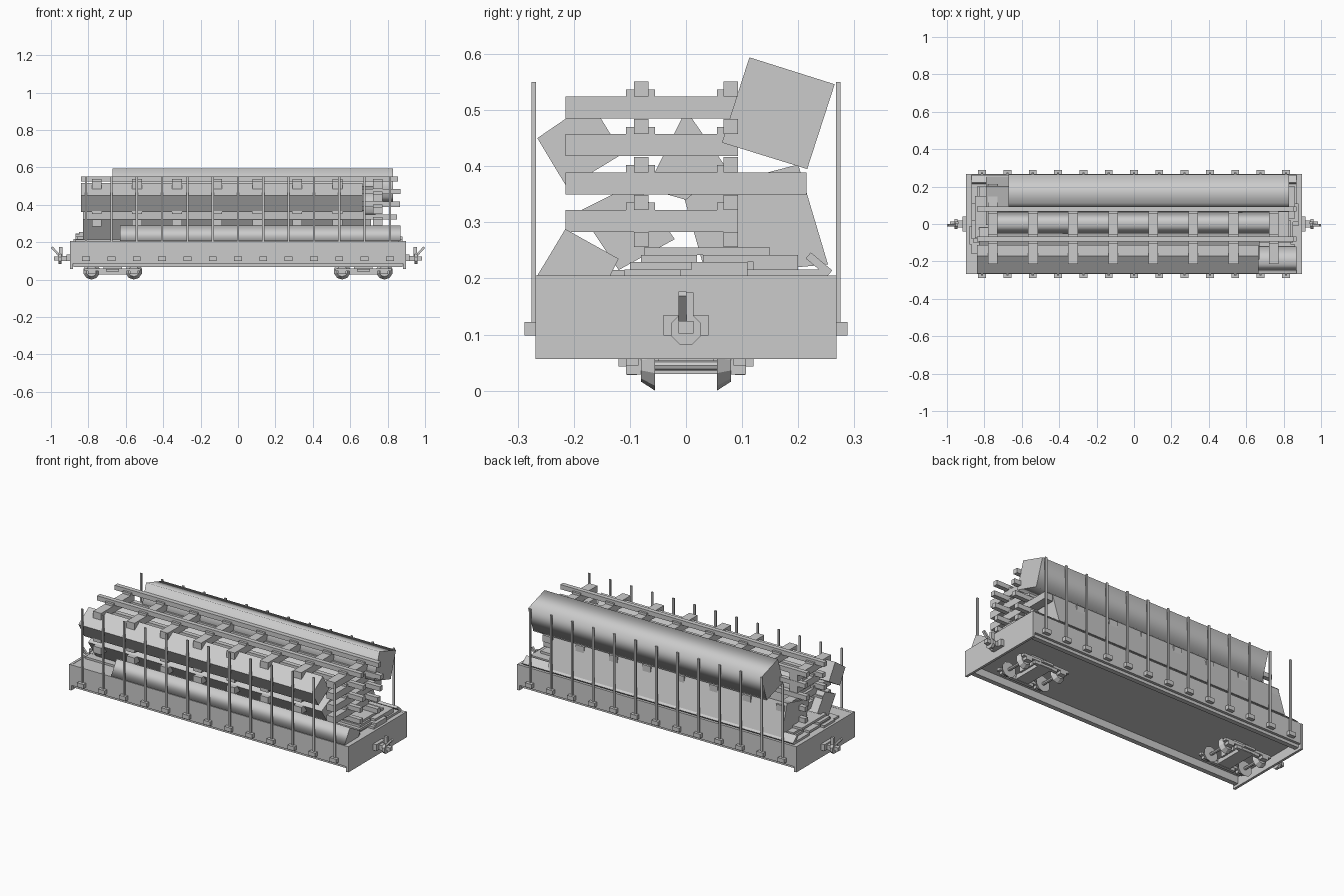
import bpy, bmesh, math
from mathutils import Vector, Matrix

grey = bpy.data.materials.new("plain_grey")
grey.diffuse_color = (0.6, 0.6, 0.6, 1)


def finish(name, bm):
    bmesh.ops.recalc_face_normals(bm, faces=bm.faces)
    me = bpy.data.meshes.new(name)
    bm.to_mesh(me)
    bm.free()
    me.materials.append(grey)
    ob = bpy.data.objects.new(name, me)
    bpy.context.collection.objects.link(ob)
    return ob


def add_box(bm, x0, x1, y0, y1, z0, z1, rot=None):
    c = Vector(((x0 + x1) / 2, (y0 + y1) / 2, (z0 + z1) / 2))
    size = (abs(x1 - x0), abs(y1 - y0), abs(z1 - z0), 1)
    m = Matrix.Translation(c) @ (rot or Matrix()) @ Matrix.Diagonal(size)
    bmesh.ops.create_cube(bm, size=1, matrix=m)


def boxes(name, items):
    bm = bmesh.new()
    for it in items:
        add_box(bm, *it)
    return finish(name, bm)


def beam(name, prof, x0, x1, smooth=False):
    """Extrude a (y, z) profile along x, ends kept sharp."""
    bm = bmesh.new()
    a = [bm.verts.new((x0, y, z)) for y, z in prof]
    b = [bm.verts.new((x1, y, z)) for y, z in prof]
    n = len(prof)
    caps = [bm.faces.new(a), bm.faces.new(b)]
    for i in range(n):
        f = bm.faces.new((a[i], a[(i + 1) % n], b[(i + 1) % n], b[i]))
        f.smooth = smooth
    for f in caps:
        for e in f.edges:
            e.smooth = False
    return finish(name, bm)


def add_cyl(bm, x, z, y0, y1, r0, r1, seg):
    """Cone or cylinder along y, radius r0 at y0 and r1 at y1."""
    m = Matrix.Translation((x, (y0 + y1) / 2, z)) @ Matrix.Rotation(-math.pi / 2, 4, 'X')
    bmesh.ops.create_cone(bm, cap_ends=True, segments=seg, radius1=r0, radius2=r1,
                          depth=y1 - y0, matrix=m)


# wagon body: deck, side sills, lower lips and end plates
boxes("deck", [(-0.89, 0.89, -0.262, 0.262, 0.11, 0.203)])
boxes("side_sills", [b for s in (-1, 1) for b in (
    (-0.895, 0.895, s * 0.25, s * 0.267, 0.085, 0.204),
    (-0.88, 0.88, s * 0.225, s * 0.252, 0.068, 0.11))])
boxes("end_plates", [(s * 0.883, s * 0.897, -0.268, 0.268, 0.056, 0.205) for s in (-1, 1)])

# side stakes with their brackets
stake_x = [-0.812 + i * 1.624 / 12 for i in range(13)]
boxes("stakes", [(x - 0.006, x + 0.006, s * 0.267, s * 0.275, 0.12, 0.55)
                 for x in stake_x for s in (-1, 1)])
boxes("stake_brackets", [(x - 0.021, x + 0.021, s * 0.262, s * 0.288, 0.098, 0.122)
                         for x in stake_x for s in (-1, 1)])

# bogies
for s in (-1, 1):
    bm = bmesh.new()
    cx = s * 0.67
    for dx in (-0.113, 0.113):
        for t in (-1, 1):
            # tapered wheel, widest on the inside, with its axle box
            y0, y1 = sorted((t * 0.055, t * 0.08))
            r = (0.045, 0.029) if t > 0 else (0.029, 0.045)
            add_cyl(bm, cx + dx, 0.045, y0, y1, *r, 10)
            add_box(bm, cx + dx - 0.02, cx + dx + 0.02, t * 0.08, t * 0.107, 0.029, 0.058)
        add_cyl(bm, cx + dx, 0.045, -0.09, 0.09, 0.009, 0.009, 8)
    for t in (-1, 1):
        add_box(bm, cx - 0.15, cx + 0.15, t * 0.085, t * 0.107, 0.045, 0.06)
        add_box(bm, cx - 0.075, cx + 0.075, t * 0.087, t * 0.105, 0.028, 0.045)
        add_box(bm, cx - 0.035, cx + 0.035, t * 0.09, t * 0.12, 0.043, 0.056)
    add_box(bm, cx - 0.04, cx + 0.04, -0.107, 0.107, 0.03, 0.056)
    add_box(bm, cx - 0.05, cx + 0.05, -0.05, 0.05, 0.05, 0.112)
    finish("bogie", bm)

# couplers
for s in (-1, 1):
    bm = bmesh.new()
    add_box(bm, s * 0.895, s * 0.918, -0.04, 0.04, 0.098, 0.135)
    add_box(bm, s * 0.91, s * 0.955, -0.018, 0.018, 0.098, 0.126)
    m = Matrix.Translation((s * 0.951, 0, 0.109)) @ Matrix.Rotation(math.pi / 2, 4, 'Y') \
        @ Matrix.Rotation(math.pi / 8, 4, 'Z')
    bmesh.ops.create_cone(bm, cap_ends=True, segments=8, radius1=0.029, radius2=0.029,
                          depth=0.016, matrix=m)
    add_box(bm, s * 0.938, s * 0.958, -0.001, 0.013, 0.12, 0.175)
    add_box(bm, s * 0.955, s * 0.985, -0.013, 0.013, 0.102, 0.124)
    add_box(bm, s * 0.972 - 0.006, s * 0.972 + 0.006, -0.013, 0.001, 0.112, 0.182,
            Matrix.Rotation(s * math.radians(42), 4, 'Y'))
    finish("coupler", bm)

# squared timbers lying at angles among the track panels
beam("upper_back_beam", [(0.113, 0.594), (0.265, 0.546), (0.216, 0.395), (0.064, 0.442)], -0.67, 0.83, True)
beam("lower_back_beam", [(-0.005, 0.35), (0.2, 0.403), (0.253, 0.225), (0.036, 0.205)], -0.79, 0.71)
beam("upper_front_beam", [(-0.265, 0.45), (-0.17, 0.515), (-0.113, 0.422), (-0.212, 0.362)], -0.84, 0.665)
beam("lower_front_beam", [(-0.265, 0.205), (-0.215, 0.288), (-0.12, 0.235), (-0.135, 0.205)], -0.63, 0.87, True)
beam("upper_middle_beam", [(0.0, 0.5), (0.07, 0.4), (0.0, 0.34), (-0.07, 0.36)], -0.765, 0.735, True)
beam("lower_middle_beam", [(-0.19, 0.32), (-0.09, 0.37), (-0.02, 0.27), (-0.12, 0.215)], -0.83, 0.67)

# stacked track panels: cross sleepers, long rails and chair plates
sleeper_x = [-0.755 + i * 0.2145 for i in range(8)]
layers = [(0.283, -0.83, 0.85, 0.093), (0.35, -0.84, 0.865, 0.215),
          (0.418, -0.83, 0.87, 0.093), (0.485, -0.84, 0.855, 0.093)]
for z, x0, x1, yr in layers:
    boxes("panel_sleepers", [(x - 0.026, x + 0.026, -0.215, yr, z, z + 0.039) for x in sleeper_x])
    boxes("panel_rails", [(x0, x1, y - 0.013, y + 0.013, z + 0.039, z + 0.066) for y in (-0.08, 0.08)])
    boxes("panel_chairs", [b for x in sleeper_x for b in (
        (x - 0.026, x + 0.026, -0.107, -0.055, z + 0.039, z + 0.052),
        (x - 0.026, x + 0.026, 0.055, 0.092, z + 0.039, z + 0.052))])
boxes("bottom_rails", [(-0.83, 0.85, y - 0.013, y + 0.013, 0.256, 0.283) for y in (-0.08, 0.08)])

# loose planks on the deck
boxes("deck_planks", [
    (-0.87, 0.86, -0.16, -0.11, 0.203, 0.215), (-0.88, 0.84, -0.11, -0.01, 0.203, 0.216),
    (-0.85, 0.88, -0.01, 0.11, 0.203, 0.216), (-0.87, 0.87, 0.11, 0.25, 0.203, 0.216),
    (-0.86, 0.85, -0.1, 0.01, 0.215, 0.229), (-0.87, 0.88, 0.01, 0.11, 0.215, 0.229),
    (-0.84, 0.86, 0.12, 0.2, 0.215, 0.229), (-0.87, 0.84, -0.08, 0.02, 0.229, 0.242),
    (-0.83, 0.86, 0.03, 0.2, 0.229, 0.242), (-0.85, 0.83, -0.075, 0.15, 0.242, 0.255)])
boxes("leaning_plank", [(-0.87, 0.87, 0.212, 0.262, 0.218, 0.232,
                         Matrix.Rotation(math.radians(-40), 4, 'X'))])
